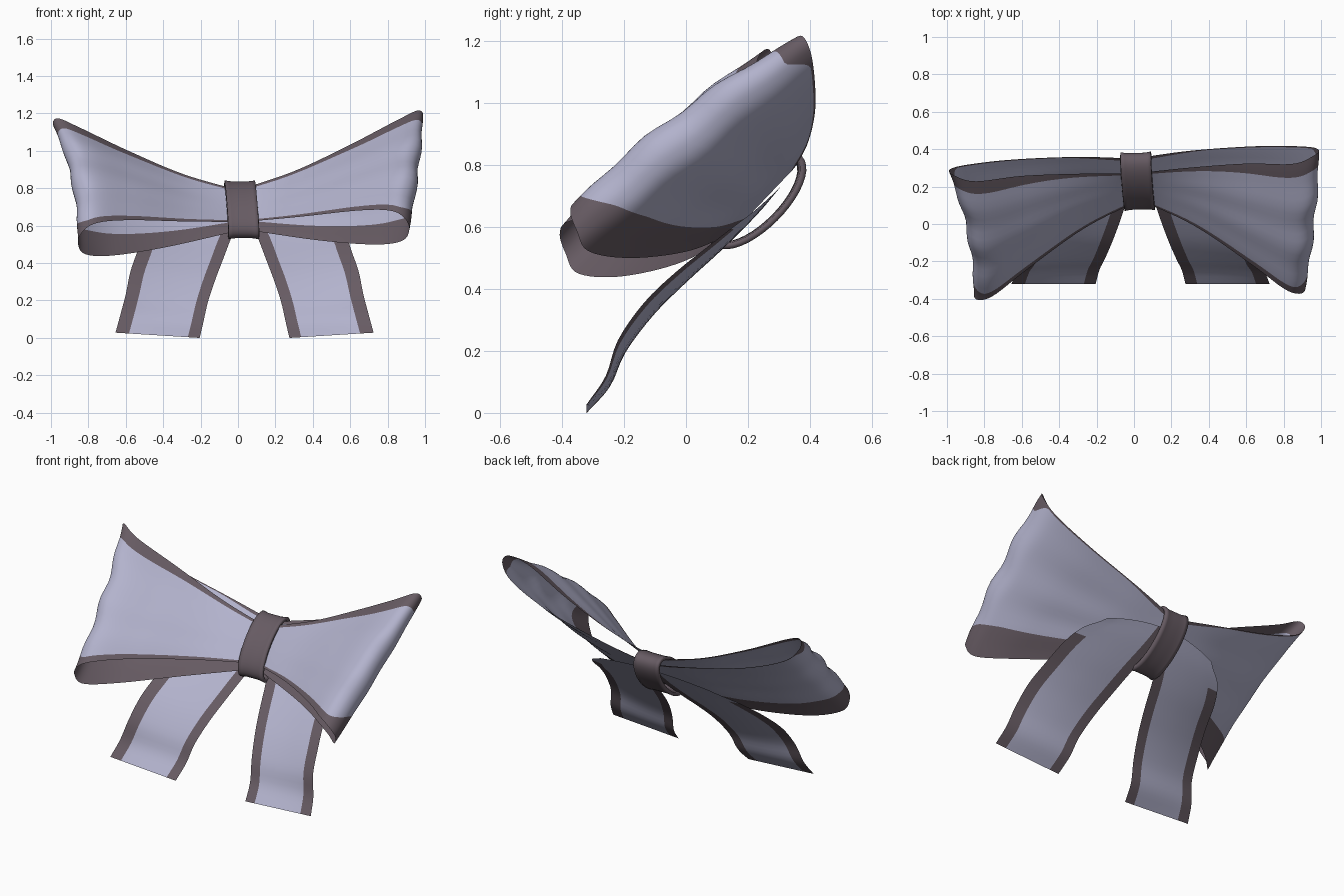
import bpy, bmesh, math
from mathutils import Vector

if "Cube" in bpy.data.objects:
    bpy.data.objects.remove(bpy.data.objects["Cube"])


def material(name, rgb):
    m = bpy.data.materials.new(name)
    m.diffuse_color = (*rgb, 1)
    m.use_nodes = True
    m.node_tree.nodes["Principled BSDF"].inputs["Base Color"].default_value = m.diffuse_color
    return m


FABRIC = material("pale lavender", (0.45, 0.45, 0.61))
TRIM = material("dark plum", (0.135, 0.105, 0.125))


def spline(pts, t):
    """Catmull-Rom point at t in 0..1 along the points."""
    p = [Vector(q) for q in pts]
    p = [2 * p[0] - p[1]] + p + [2 * p[-1] - p[-2]]
    f = min(t, 0.99999) * (len(pts) - 1)
    i, f = int(f), f - int(f)
    a, b, c, d = p[i:i + 4]
    return 0.5 * (2 * b + (c - a) * f + (2 * a - 5 * b + 4 * c - d) * f ** 2
                  + (3 * b - a - 3 * c + d) * f ** 3)


def smooth(a, b, x):
    x = max(0, min(1, (x - a) / (b - a)))
    return x * x * (3 - 2 * x)


def sheet(name, nu, nv, point, trim_rule, flip=False, wrap=False):
    """Grid surface from point(i, j), trim_rule(i, j) picks the dark faces."""
    bm = bmesh.new()
    g = [[bm.verts.new(point(i, j)) for j in range(nv + 1)]
         for i in range(nu if wrap else nu + 1)]
    for i in range(nu):
        for j in range(nv):
            k = (i + 1) % len(g)
            q = [g[i][j], g[k][j], g[k][j + 1], g[i][j + 1]]
            f = bm.faces.new(q[::-1] if flip else q)
            f.material_index = 1 if trim_rule(i, j) else 0
            f.smooth = True
    me = bpy.data.meshes.new(name)
    bm.to_mesh(me)
    bm.free()
    me.materials.append(FABRIC)
    me.materials.append(TRIM)
    ob = bpy.data.objects.new(name, me)
    bpy.context.collection.objects.link(ob)
    return ob


# Loop rims: from the knot along the front layer, round the end, back behind
UPPER = [(.0, .27, .79), (.3, .285, .885), (.6, .29, 1.02), (.85, .275, 1.145),
         (.965, .315, 1.195), (.985, .345, 1.15), (.9, .365, 1.06),
         (.65, .38, .955), (.3, .375, .86), (.0, .35, .79)]
LOWER = [(.0, .13, .62), (.3, -.02, .635), (.6, -.23, .655), (.77, -.36, .65),
         (.85, -.39, .615), (.885, -.37, .55), (.85, -.33, .485),
         (.70, -.19, .47), (.4, .0, .505), (.0, .15, .58)]
NU, LO, MID, HI = 64, 4, 16, 3


def loop_point(side):
    def point(i, j):
        u = i / NU
        # rows follow the trim borders
        t = 0.05 + 0.18 * smooth(0.38, 0.72, u)
        top = (0.94 - 0.04 * smooth(.1, .3, u) + 0.09 * smooth(0.53, 0.63, u)
               - 0.05 * smooth(0.85, 1, u))
        if j <= LO:
            v = t * j / LO
        elif j <= LO + MID:
            v = t + (top - t) * (j - LO) / MID
        else:
            v = top + (1 - top) * (j - LO - MID) / HI
        p = spline(LOWER, u).lerp(spline(UPPER, u), v)
        # soft pleats, a scalloped outer end and a fuller front layer
        env = 4 * v * (1 - v)
        far = smooth(.1, .8, p.x)
        wave = 0.007 * math.sin(v * 19 + side) * env * far
        puff = 0.035 * env * far * (1 - smooth(.35, .65, u))
        p += Vector((wave, -wave * .7 - puff * .7, wave * .7 + puff * .7))
        p.x *= 1 + (0.015 if side > 0 else -0.035) * env
        sx = side * p.x
        return Vector((sx + 0.03 * (1 - v), p.y + sx * (0.02 + 0.035 * v),
                       p.z + sx * (0.042 - 0.02 * v)))
    return point


for side, label in ((1, "right"), (-1, "left")):
    sheet(label + "_loop", NU, LO + MID + HI, loop_point(side),
          lambda i, j: j < LO or j >= LO + MID, flip=side < 0)

# Tails: rows of (inner x, outer x, y, z) from behind the knot to the hem
TAIL = [(.02, .40, .31, .735), (.05, .50, .23, .64), (.10, .565, .115, .525),
        (.14, .60, .0, .42), (.18, .635, -.105, .315), (.22, .66, -.195, .195),
        (.245, .69, -.245, .085), (.265, .715, -.32, .0)]
COLS = [0, .07, .14, .25, .4, .55, .7, .77, .84, 1]


def tail_point(side):
    def point(i, j):
        w = i / 28
        s = spline([r[:2] + (0,) for r in TAIL], w)
        c = spline([r[2:] + (0,) for r in TAIL], w)
        f = COLS[j]
        # outer edge lifts forward, the middle sags back
        lift = 0.045 * f * math.sin(w * math.pi)
        sag = 0.012 * math.sin(f * math.pi) * math.sin(w * math.pi)
        n = (lift - sag) * 0.7
        x = s.x + (s.y - s.x) * f
        x = x + 0.01 if side > 0 else 0.06 - x
        # top edge slopes down towards the outer corner
        drop = 0.05 * f * f * (1 - smooth(0, .3, w))
        return Vector((x, c.x - n - drop, c.y + n - drop + 0.028 * f * w * w))
    return point


for side, label in ((1, "right"), (-1, "left")):
    sheet(label + "_tail", 28, len(COLS) - 1, tail_point(side),
          lambda i, j: j < 2 or (j >= len(COLS) - 2 and i > 5), flip=side > 0)


# Knot: tilted oval band with slightly raised rims
def knot_point(i, j):
    a = 2 * math.pi * i / 40
    f = j / 8 * 2 - 1
    r = 1 + 0.04 * smooth(.6, .95, abs(f))
    w, n = 0.185 * r * math.cos(a), 0.078 * r * math.sin(a)
    k = math.sqrt(0.5)
    x = 0.02 + 0.082 * f - 0.06 * w
    return Vector((x, 0.228 + k * (w - n) + .03 * x, 0.685 + k * (w + n)))


knot = sheet("knot", 40, 8, knot_point, lambda i, j: True, wrap=True)
band = knot.modifiers.new("thickness", 'SOLIDIFY')
band.thickness = 0.02
band.offset = 0
